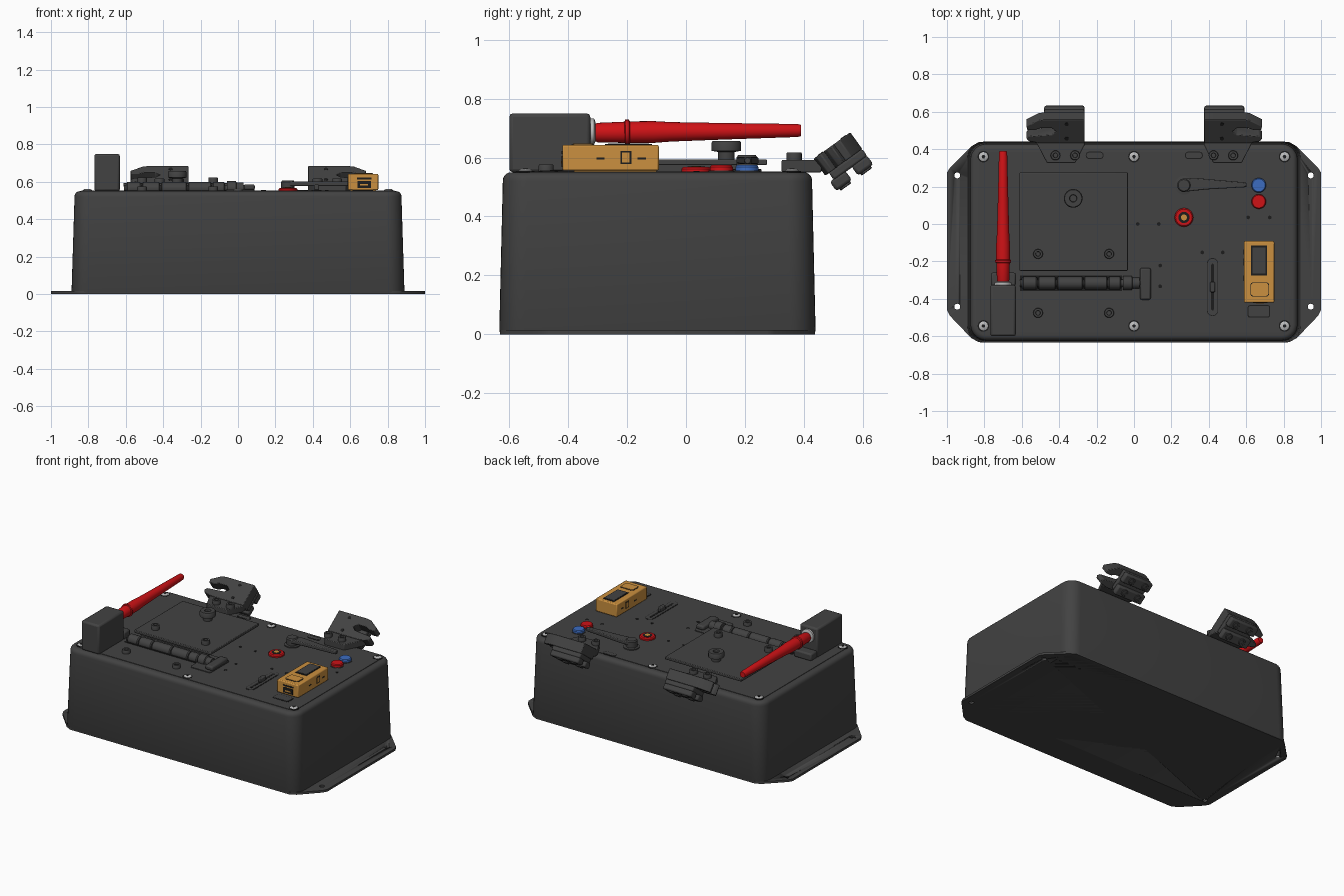
import bpy, bmesh, math
from mathutils import Matrix, Vector

if "Cube" in bpy.data.objects:
    bpy.data.objects.remove(bpy.data.objects["Cube"], do_unlink=True)


def material(name, r, g, b):
    m = bpy.data.materials.new(name)
    m.use_nodes = True
    m.diffuse_color = (r, g, b, 1)
    bsdf = next(n for n in m.node_tree.nodes if n.type == "BSDF_PRINCIPLED")
    bsdf.inputs["Base Color"].default_value = (r, g, b, 1)
    return m


GREY = material("dark grey plastic", .055, .055, .055)
BLACK = material("black", .012, .012, .012)
RED = material("red", .62, .006, .008)
BLUE = material("blue", .045, .15, .53)
ORANGE = material("orange", .60, .28, .05)
SILVER = material("light grey metal", .5, .5, .5)


def finish(name, bm, mat, matrix=None, bevel=0.0):
    if matrix:
        bmesh.ops.transform(bm, matrix=matrix, verts=bm.verts)
    bmesh.ops.recalc_face_normals(bm, faces=bm.faces)
    me = bpy.data.meshes.new(name)
    bm.to_mesh(me)
    bm.free()
    me.materials.append(mat)
    me.shade_smooth()
    me.set_sharp_from_angle(angle=math.radians(35))
    ob = bpy.data.objects.new(name, me)
    bpy.context.collection.objects.link(ob)
    if bevel:
        mod = ob.modifiers.new("Bevel", "BEVEL")
        mod.width, mod.segments, mod.limit_method = bevel, 2, "ANGLE"
    return ob


def loft(name, rings, mat, matrix=None, bevel=0.0):
    """Skin a stack of equal-length rings of 3D points and cap both ends."""
    bm = bmesh.new()
    loops = [[bm.verts.new(p) for p in ring] for ring in rings]
    n = len(loops[0])
    for a, b in zip(loops, loops[1:]):
        for i in range(n):
            bm.faces.new((a[i], a[(i + 1) % n], b[(i + 1) % n], b[i]))
    bm.faces.new(loops[0][::-1])
    bm.faces.new(loops[-1])
    return finish(name, bm, mat, matrix, bevel)


def prism(name, pts, z0, z1, mat, matrix=None, bevel=0.0):
    return loft(name, [[(x, y, z) for x, y in pts] for z in (z0, z1)], mat, matrix, bevel)


def box(name, x, y, z, mat, bevel=0.0, matrix=None):
    pts = [(x[0], y[0]), (x[1], y[0]), (x[1], y[1]), (x[0], y[1])]
    return prism(name, pts, z[0], z[1], mat, matrix, bevel)


def lathe(name, profile, loc, mat, rot=None, n=32):
    rings = [[(r * math.cos(math.tau * i / n), r * math.sin(math.tau * i / n), h)
              for i in range(n)] for r, h in profile]
    return loft(name, rings, mat, Matrix.Translation(loc) @ (rot or Matrix()))


def rounded(cx, cy, hx, hy, r, seg=8):
    pts = []
    for k, (sx, sy) in enumerate(((1, 1), (-1, 1), (-1, -1), (1, -1))):
        for i in range(seg + 1):
            a = math.pi / 2 * (k + i / seg)
            pts.append((cx + sx * (hx - r) + r * math.cos(a),
                        cy + sy * (hy - r) + r * math.sin(a)))
    return pts


def cap_screw(name, x, y, z, h, r=.026, rot=None):
    lathe(name, [(r, 0), (r, h * .85), (r * .9, h), (r * .5, h), (r * .45, h * .5)],
          (x, y, z), GREY, rot, 20)


TOP = .55
CY = -.097

# Tapered housing with a rounded top edge
sections = [(0, .885, .532, .08), (.012, .89, .537, .085), (.52, .874, .525, .085)]
for i in range(1, 6):
    a = math.pi / 2 * i / 5
    d = .028 * (1 - math.cos(a))
    sections.append((.522 + .028 * math.sin(a), .874 - d, .525 - d, .085 - d))
loft("housing", [[(x, y, z) for x, y in rounded(0, CY, hx, hy, r)]
                 for z, hx, hy, r in sections], GREY)
prism("lid_panel", rounded(0, CY, .832, .482, .05), TOP - .01, TOP + .003, GREY)

# Mounting flange with four holes
flange = prism("mounting_flange",
               [(-1, -.46), (-.985, -.49), (-.87, -.61), (-.83, -.632), (.83, -.632), (.87, -.61),
                (.985, -.49), (1, -.46), (1, .275), (.985, .3), (.87, .415), (.83, .438),
                (-.83, .438), (-.87, .415), (-.985, .3), (-1, .275)], 0, .015, GREY)
for x in (-.945, .945):
    for y in (-.442, .26):
        cutter = lathe("hole_cutter", [(.016, -.05), (.016, .05)], (x, y, 0), GREY, n=20)
        cutter.hide_render = True
        cutter.hide_set(True)
        mod = flange.modifiers.new("Hole", "BOOLEAN")
        mod.object, mod.operation, mod.solver = cutter, "DIFFERENCE", "EXACT"

# Lid screws and small panel holes
for x in (-.805, 0, .805):
    for y in (-.545, .36):
        lathe("lid_screw_recess", [(.031, 0), (.031, .004)], (x, y, TOP), BLACK)
        lathe("lid_screw", [(.024, 0), (.024, .006), (.016, .011)], (x, y, TOP), SILVER)
        lathe("lid_screw_socket", [(.01, 0), (.01, .0125)], (x, y, TOP), BLACK, n=6)
for x, y in ((.02, 0), (.133, 0), (.61, .035), (.725, .035), (.365, -.152), (.475, -.152),
             (.14, -.222), (.14, -.333)):
    lathe("panel_hole", [(.01, 0), (.01, .005)], (x, y, TOP), BLACK, n=12)
for x in (-.21, .32):
    prism("panel_slot", rounded(x, .367, .048, .02, .019), TOP, TOP + .0045, BLACK)
    prism("panel_slot_floor", rounded(x, .367, .043, .015, .014), TOP, TOP + .0055, GREY)

# Probe holder block, collar and red probe
box("probe_holder", (-.768, -.632), (-.6, -.325), (TOP, .75), GREY, .012)
box("probe_holder_foot", (-.765, -.632), (-.33, -.26), (TOP, .6), GREY, .01)
along_y = Matrix.Rotation(math.radians(-90), 4, "X")
lathe("probe_collar", [(.045, -.33), (.045, -.312), (.034, -.308)], (-.7, 0, .688), SILVER, along_y)
lathe("probe", [(.028, -.312), (.033, -.3), (.036, -.208), (.043, -.206), (.043, -.194), (.037, -.19),
                (.037, -.11), (.033, -.05), (.028, .13), (.022, .38), (.019, .39)],
      (-.7, 0, .688), RED, along_y @ Matrix.Rotation(math.radians(.6), 4, "X"), 24)

# Hinged plate with knob and screws
box("hinged_plate", (-.612, -.033), (-.25, .275), (.575, .594), GREY, .004)
box("plate_support", (-.58, -.07), (-.22, .22), (TOP, .576), GREY)
lathe("knob", [(.028, 0), (.028, .026), (.05, .03), (.05, .058), (.046, .064), (.02, .064), (.018, .05)],
      (-.325, .137, .593), GREY)
for x in (-.513, -.133):
    cap_screw("plate_screw", x, -.16, .593, .03)
    cap_screw("panel_screw", x, -.475, TOP, .026)

# Hinge rod made of knuckles, lying in a dark channel
along_x = Matrix.Rotation(math.radians(90), 4, "Y")
box("hinge_channel", (-.61, -.05), (-.357, -.275), (TOP, .556), BLACK)
knuckles = (-.6, -.515, -.415, -.27, -.14, -.068)
for a, b in zip(knuckles, knuckles[1:]):
    lathe("hinge_knuckle", [(.028, a + .002), (.034, a + .008), (.034, b - .008), (.028, b - .002)],
          (0, -.316, .564), GREY, along_x, 20)
lathe("hinge_pin", [(.02, -.61), (.02, .05)], (0, -.316, .564), GREY, along_x, 16)
prism("hinge_catch_base", rounded(.012, -.32, .077, .108, .015, 4), TOP, .558, GREY)
box("hinge_catch", (.032, .09), (-.405, -.235), (.556, .587), GREY, .01)
lathe("hinge_coupling", [(.038, -.06), (.038, -.012), (.03, -.008), (.03, .03)],
      (0, -.316, .566), GREY, along_x, 20)

# Rear clamps: foot on the lid and a tilted jaw; local u points away from the spine
JAW = [(-.155, 0), (.09, 0), (.145, .012), (.155, .03), (.14, .045), (.02, .055), (-.005, .075),
       (.02, .098), (.08, .098), (.11, .085), (.15, .085), (.155, .11), (.09, .15), (.06, .155),
       (-.155, .155)]
FOOT = [(-.155, .46), (-.155, .42), (-.105, .325), (.045, .325), (.115, .46)]
V, N = Vector((0, .81, .586)), Vector((0, .586, -.81))
for label, cx, s in (("right", -.42, -1), ("left", .53, 1)):
    foot = Matrix(((s, 0, 0, cx), (0, 1, 0, 0), (0, 0, 1, 0), (0, 0, 0, 1)))
    jaw = Matrix(((s, 0, 0, cx), (0, V.y, N.y, .432), (0, V.z, N.z, .595), (0, 0, 0, 1)))
    prism(label + "_clamp_foot", FOOT, TOP, .592, GREY, foot, .004)
    prism(label + "_clamp_jaw", JAW, 0, .07, GREY, jaw, .004)
    box(label + "_clamp_spine", (-.155, .06), (.015, .155), (.068, .1), GREY, .008, jaw)
    for v in (.0, .09):
        box(label + "_clamp_pad", (-.155, .06), (v, v + .065), (.095, .135), GREY, .01, jaw)
    for u in (-.105, 0):
        cap_screw(label + "_foot_screw", cx + s * u, .367, .59, .028)
        for v in (.035, .122):
            p = jaw @ Vector((u, v, .13))
            turn = N.to_track_quat("Z", "Y").to_matrix().to_4x4()
            cap_screw(label + "_jaw_bolt", p.x, p.y, p.z, .012, .022, turn)
    for u, v in ((-.06, .03), (-.06, .125)):
        p = jaw @ Vector((u, v, -.002))
        lathe(label + "_jaw_hole", [(.011, 0), (.011, .005)], p, BLACK, turn, 12)

# Lever switch
lathe("lever_hub", [(.05, 0), (.05, .01), (.036, .012), (.036, .05), (.03, .058)],
      (.267, .207, TOP), GREY)
prism("lever_arm", [(.267, .172), (.39, .185), (.6, .197), (.6, .222), (.45, .235), (.33, .246),
                    (.267, .243)], .578, .602, GREY, None, .005)
lathe("lever_tip", [(.01, .55), (.012, .56), (.012, .598), (.01, .602)],
      (0, .209, .59), GREY, along_x, 12)

# Push buttons and ringed socket
for name, y, mat in (("blue_button", .207, BLUE), ("red_button", .12, RED)):
    lathe(name + "_bezel", [(.043, 0), (.043, .006)], (.667, y, TOP), GREY)
    lathe(name, [(.039, 0), (.039, .018), (.034, .024)], (.667, y, TOP), mat)
lathe("socket_ring", [(.05, 0), (.05, .012), (.044, .018)], (.267, .035, TOP), RED)
lathe("socket_gap", [(.03, 0), (.03, .0195)], (.267, .035, TOP), BLACK)
lathe("socket_contact", [(.016, 0), (.016, .0215)], (.267, .035, TOP), ORANGE)

# Orange meter with screen, button and ports
box("meter_case", (.588, .75), (-.42, -.092), (.556, .643), ORANGE, .006)
box("meter_foot", (.6, .738), (-.38, -.1), (TOP, .558), ORANGE)
box("meter_screen", (.626, .71), (-.275, -.115), (.64, .6455), BLACK)
box("meter_screen_glass", (.633, .703), (-.265, -.125), (.64, .647), GREY)
prism("meter_button_gap", rounded(.672, -.35, .05, .038, .015, 4), .64, .6445, BLACK)
prism("meter_button", rounded(.672, -.35, .046, .034, .012, 4), .64, .647, ORANGE)
box("meter_port", (.638, .71), (-.423, -.415), (.568, .605), BLACK)
box("meter_port_tongue", (.652, .696), (-.425, -.415), (.58, .589), ORANGE)
box("meter_slot", (.635, .715), (-.423, -.415), (.613, .622), BLACK)
for x in (.5865, .7485):
    for y in (-.29, -.15):
        box("meter_side_slot", (x, x + .003), (y - .014, y + .014), (.593, .6), BLACK)
    box("meter_side_window", (x, x + .003), (-.223, -.185), (.578, .623), BLACK)
    box("meter_side_key", (x - .001, x + .004), (-.217, -.191), (.584, .617), ORANGE)

# Slider control and the recess in front of the meter
prism("slider_track", rounded(.42, -.337, .03, .155, .029), TOP, .5545, BLACK)
prism("slider_track_plate", rounded(.42, -.337, .026, .151, .025), TOP, .556, GREY)
prism("slider_groove", rounded(.42, -.337, .007, .125, .006, 3), TOP, .557, BLACK)
box("slider_knob", (.407, .433), (-.365, -.31), (.555, .585), GREY, .005)
prism("recess_edge", rounded(.668, -.467, .06, .033, .01, 3), TOP, .5545, BLACK)
prism("recess_floor", rounded(.668, -.467, .055, .028, .008, 3), TOP, .556, GREY)
